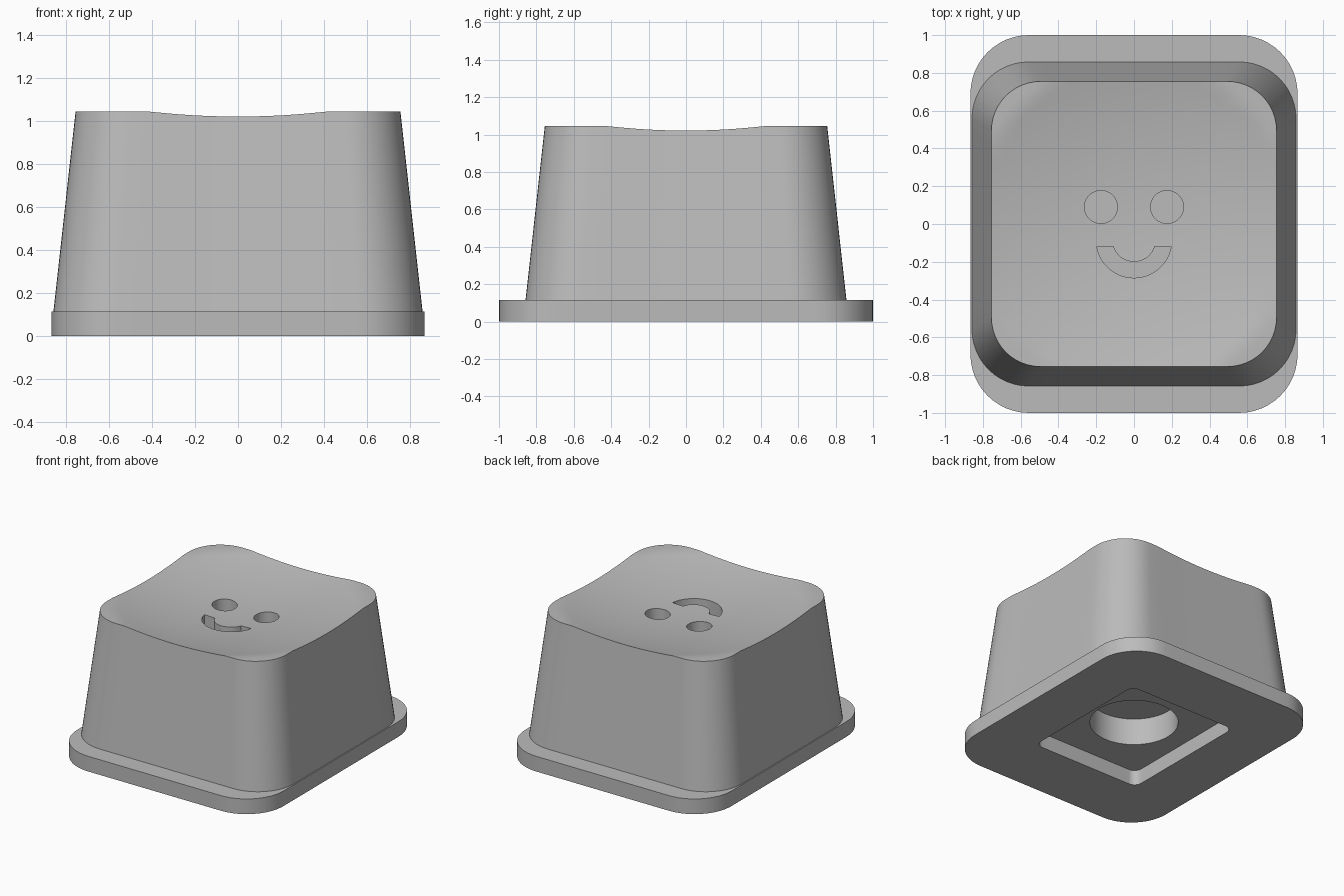
import bpy
import bmesh
from math import cos, sin, pi, sqrt, radians

if "Cube" in bpy.data.objects:
    bpy.data.objects.remove(bpy.data.objects["Cube"])

grey = bpy.data.materials.new("plain_grey")
grey.use_nodes = True
colour = (0.5, 0.5, 0.5, 1)
grey.diffuse_color = colour
grey.node_tree.nodes["Principled BSDF"].inputs["Base Color"].default_value = colour

ARC, SIDE = 12, 14          # steps per corner and per straight side
RIM = 1.045                 # height of the top corners
DISH_R = 3.7                # radius of the hollow in the top


def rounded_rect(hx, hy, r, z):
    """Points of a rounded rectangle; a circle when hx = hy = r."""
    corners = [(1, 1), (-1, 1), (-1, -1), (1, -1)]
    arcs = []
    for i, (sx, sy) in enumerate(corners):
        cx, cy = sx * (hx - r), sy * (hy - r)
        arcs.append([(cx + r * cos((i + k / ARC) * pi / 2),
                      cy + r * sin((i + k / ARC) * pi / 2)) for k in range(ARC + 1)])
    pts = []
    for i, arc in enumerate(arcs):
        pts += arc
        (ax, ay), (bx, by) = arc[-1], arcs[(i + 1) % 4][0]
        pts += [(ax + (bx - ax) * k / SIDE, ay + (by - ay) * k / SIDE)
                for k in range(1, SIDE)]
    return [(x, y, z) for x, y in pts]


def make_object(name, bm):
    bmesh.ops.remove_doubles(bm, verts=bm.verts, dist=1e-5)
    bmesh.ops.recalc_face_normals(bm, faces=bm.faces)
    mesh = bpy.data.meshes.new(name)
    bm.to_mesh(mesh)
    bm.free()
    mesh.materials.append(grey)
    obj = bpy.data.objects.new(name, mesh)
    bpy.context.collection.objects.link(obj)
    return obj


def loft(name, rings, closed=False):
    """Skin a list of rings; join last to first, or cap both ends."""
    bm = bmesh.new()
    loops = [[bm.verts.new(p) for p in ring] for ring in rings]
    pairs = list(zip(loops, loops[1:]))
    if closed:
        pairs.append((loops[-1], loops[0]))
    else:
        bm.faces.new(loops[0])
        bm.faces.new(loops[-1])
    for a, b in pairs:
        for i in range(len(a)):
            j = (i + 1) % len(a)
            bm.faces.new((a[i], a[j], b[j], b[i]))
    return make_object(name, bm)


def prism(name, outline, z0, z1):
    """Closed upright prism from a 2D outline."""
    return loft(name, [[(x, y, z) for x, y in outline] for z in (z0, z1)])


def select_only(obj):
    bpy.ops.object.select_all(action="DESELECT")
    obj.select_set(True)
    bpy.context.view_layer.objects.active = obj


def cut(obj, cutter):
    select_only(obj)
    mod = obj.modifiers.new("cut", "BOOLEAN")
    mod.operation, mod.solver, mod.object = "DIFFERENCE", "EXACT", cutter
    bpy.ops.object.modifier_apply(modifier=mod.name)
    bpy.data.objects.remove(cutter)


# Base plate with a rounded rectangular opening
PLATE_TOP = 0.115
plate = loft("base_plate", [
    rounded_rect(0.866, 1.0, 0.31, 0),
    rounded_rect(0.866, 1.0, 0.31, PLATE_TOP),
    rounded_rect(0.455, 0.525, 0.06, PLATE_TOP),
    rounded_rect(0.455, 0.525, 0.06, 0)], closed=True)

# Tapered body: round socket below, dished top above
rings = [rounded_rect(0.308, 0.308, 0.308, 0.32),
         rounded_rect(0.308, 0.308, 0.308, PLATE_TOP),
         rounded_rect(0.858, 0.858, 0.3, PLATE_TOP)]
top = rounded_rect(0.755, 0.755, 0.26, RIM)
dish_z = 0.943 + DISH_R
for k in range(20):
    s = 1 - k / 20
    rings.append([(x * s, y * s,
                   min(RIM, dish_z - sqrt(DISH_R ** 2 - (x * x + y * y) * s * s)))
                  for x, y, z in top])
body = loft("body", rings)

# Eye holes
FLOOR = 0.85
for side in (-1, 1):
    circle = [(side * 0.175 + 0.087 * cos(2 * pi * k / 48),
               0.09 + 0.087 * sin(2 * pi * k / 48)) for k in range(48)]
    cut(body, prism("eye_cutter", circle, FLOOR, 1.2))

# Smile groove: lower part of a ring, cut off level
outline = []
for r, direction in ((0.2, 1), (0.115, -1)):
    start = radians(180) + sin(0.035 / r)
    sweep = [start + (2 * pi - 2 * (start - pi) - pi) * k / 32 for k in range(33)]
    outline += [(r * cos(a), -0.085 + r * sin(a)) for a in sweep[::direction]]
cut(body, prism("smile_cutter", outline, FLOOR, 1.2))

for obj in (plate, body):
    select_only(obj)
    bpy.ops.object.shade_smooth_by_angle(angle=radians(30))
